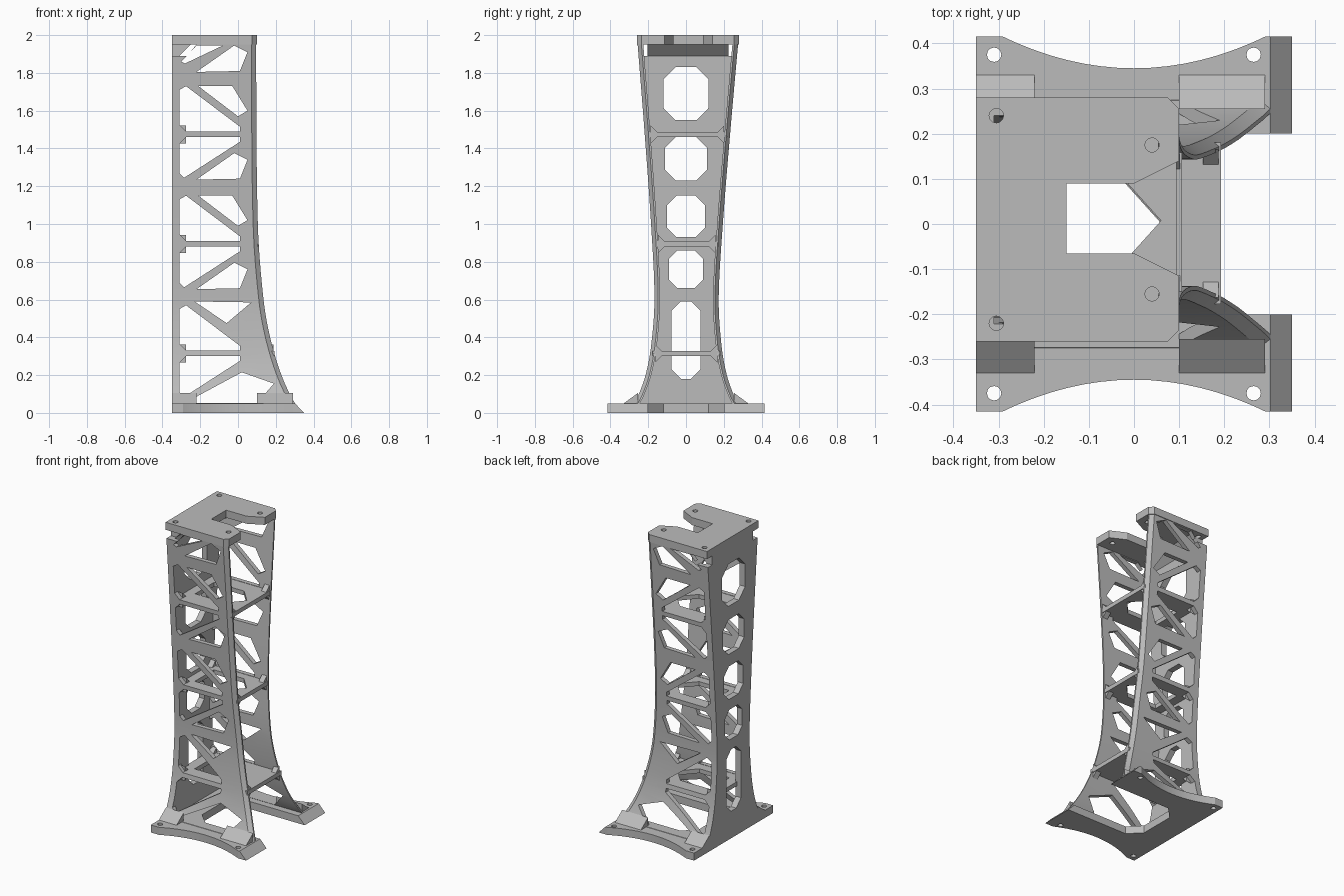
import bpy, bmesh, math

if "Cube" in bpy.data.objects:
    bpy.data.objects.remove(bpy.data.objects["Cube"], do_unlink=True)

grey = bpy.data.materials.new("plain grey")
grey.use_nodes = True
grey.diffuse_color = (0.5, 0.5, 0.5, 1)
grey.node_tree.nodes["Principled BSDF"].inputs["Base Color"].default_value = (0.5, 0.5, 0.5, 1)


def finish(bm, name):
    bmesh.ops.recalc_face_normals(bm, faces=bm.faces)
    me = bpy.data.meshes.new(name)
    bm.to_mesh(me)
    bm.free()
    me.materials.append(grey)
    ob = bpy.data.objects.new(name, me)
    bpy.context.collection.objects.link(ob)
    return ob


def prism(bm, points, axis, lo, hi):
    """Extrude a 2D outline along an axis; returns the far end's vertices."""
    place = {"x": lambda a, b, t: (t, a, b),
             "y": lambda a, b, t: (a, t, b),
             "z": lambda a, b, t: (a, b, t)}[axis]
    ends = [[bm.verts.new(place(a, b, t)) for a, b in points] for t in (lo, hi)]
    skin(bm, ends)
    return ends[1]


def skin(bm, rings):
    n = len(rings[0])
    for low, high in zip(rings, rings[1:]):
        for i in range(n):
            j = (i + 1) % n
            bm.faces.new((low[i], low[j], high[j], high[i]))
    bm.faces.new(rings[0][::-1])
    bm.faces.new(rings[-1])


def solid(name, points, axis, lo, hi):
    bm = bmesh.new()
    prism(bm, points, axis, lo, hi)
    return finish(bm, name)


def cut(ob, cutter):
    mod = ob.modifiers.new("cut", "BOOLEAN")
    mod.operation, mod.solver, mod.object = "DIFFERENCE", "EXACT", cutter
    bpy.context.view_layer.update()
    dg = bpy.context.evaluated_depsgraph_get()
    me = bpy.data.meshes.new_from_object(ob.evaluated_get(dg))
    ob.modifiers.clear()
    ob.data = me


def curve(keys):
    """Smooth interpolation through (z, value) keys."""
    def slope(i):
        a, b = keys[max(i - 1, 0)], keys[min(i + 1, len(keys) - 1)]
        return (b[1] - a[1]) / (b[0] - a[0])

    def value(z):
        i = max(k for k in range(len(keys) - 1) if keys[k][0] <= z + 1e-6)
        (z0, v0), (z1, v1) = keys[i], keys[i + 1]
        d = z1 - z0
        t = (z - z0) / d
        return (v0 * (1 + 2 * t) * (1 - t) ** 2 + v1 * t * t * (3 - 2 * t)
                + d * t * (1 - t) * (slope(i) * (1 - t) - slope(i + 1) * t))
    return value


# Flared outline of the column: half width in y and front edge in x
half = curve([(0, .31), (.05, .275), (.1, .25), (.2, .215), (.35, .187), (.6, .17),
              (1, .19), (1.5, .228), (2, .27)])
edge = curve([(0, .35), (.05, .302), (.2, .23), (.4, .17), (.6, .135), (1, .105), (2, .095)])
BACK, INNER, THICK = -.35, -.31, .03
LEVELS = [.01 + 1.95 * (i / 32) ** 1.4 for i in range(33)]


def mid(z):
    return .005 * z


def loft(name, section):
    bm = bmesh.new()
    skin(bm, [[bm.verts.new((x, y, z)) for x, y in section(z)] for z in LEVELS])
    return finish(bm, name)


def wall_section(side):
    def section(z):
        h, e = half(z), edge(z)
        pts = [(BACK, h), (e - .025, h), (e, h - .02), (e, h - THICK), (BACK, h - THICK)]
        return [(x, mid(z) + side * y) for x, y in pts]
    return section


def back_section(z):
    h = half(z) - .002
    return [(BACK, mid(z) - h), (INNER, mid(z) - h), (INNER, mid(z) + h), (BACK, mid(z) + h)]


# Lattice openings through both side walls
windows = [
    [(-.24, .052), (.1, .052), (.19, .155), (.02, .215), (-.24, .075)],
    [(-.23, .59), (-.06, .475), (.07, .585)],
    [(-.3, 1.86), (-.28, 1.85), (-.08, 1.945), (-.22, 1.945)],
]
for b in (.33, .91, 1.49):
    windows.append([(INNER, b + .035), (-.275, b), (.01, b), (.01, b + .025),
                    (-.275, b + .24), (INNER, b + .22)])
    if b > .5:
        windows.append([(-.21, b + .24), (0, b + .08), (.05, b + .11), (-.03, b + .24)])
for t in (.3, .88, 1.46, 2.03):
    if t < 2:
        windows.append([(INNER, t - .19), (-.285, t - .215), (.01, t - .025), (.01, t),
                        (-.275, t), (INNER, t - .035)])
    if t > .5:
        windows.append([(-.22, t - .225), (.01, t - .22), (.05, t - .12), (-.02, t - .085)])
bm = bmesh.new()
for w in windows:
    prism(bm, w, "y", -.6, .6)
lattice_cutter = finish(bm, "lattice_cutter")

# Eight-sided openings through the back wall
bm = bmesh.new()
for lo, hi, w, c in ((.18, .59, .077, .05), (.66, .86, .09, .045), (.93, 1.15, .1, .05),
                     (1.23, 1.46, .11, .055), (1.55, 1.83, .12, .065)):
    prism(bm, [(-w, lo + c), (c - w, lo), (w - c, lo), (w, lo + c),
               (w, hi - c), (w - c, hi), (c - w, hi), (-w, hi - c)], "x", -.4, -.28)
back_cutter = finish(bm, "back_cutter")

# Screw pockets under the back corners of the top plate
bm = bmesh.new()
for lo, hi in ((-.4, -.205), (.225, .4)):
    prism(bm, [(-.4, 1.89), (-.27, 1.89), (-.22, 1.95), (-.22, 1.98), (-.4, 1.98)], "y", lo, hi)
pocket_cutter = finish(bm, "pocket_cutter")

# Screw holes
bm = bmesh.new()
for x, y, z in ((-.31, .375, .03), (-.31, -.375, .03), (.265, .375, .03), (.265, -.375, .03),
                (-.305, .24, 1.97), (-.305, -.22, 1.97), (.04, .175, 1.97), (.04, -.155, 1.97)):
    prism(bm, [(x + .016 * math.cos(k * math.pi / 6), y + .016 * math.sin(k * math.pi / 6))
               for k in range(12)], "z", z - .06, z + .06)
hole_cutter = finish(bm, "hole_cutter")

# Side walls and back wall
for name, side in (("left_wall", 1), ("right_wall", -1)):
    wall = loft(name, wall_section(side))
    cut(wall, lattice_cutter)
    cut(wall, pocket_cutter)
back = loft("back_wall", back_section)
cut(back, back_cutter)
cut(back, pocket_cutter)

# Base plate with scooped sides, open slot and ramped toes
scoop = [(.29 * math.sin(a), .345 + .07 * (1 - math.cos(2 * a)) / 2)
         for a in [math.pi / 2 * k / 12 for k in range(-12, 13)]]
side_a = [(BACK, .415)] + scoop + [(.35, .415), (.35, .2), (-.1, .2), (-.18, .12)]
bm = bmesh.new()
for v in prism(bm, side_a + [(x, -y) for x, y in reversed(side_a)], "z", 0, .05):
    if v.co.x > .34:
        v.co.x = .302
base = finish(bm, "base_plate")
cut(base, hole_cutter)

# Top plate with a notch
top = solid("top_plate", [(BACK, -.26), (.075, -.26), (.1, -.235), (.1, -.115), (0, -.065),
                          (-.15, -.065), (-.15, .09), (0, .09), (.1, .14), (.1, .255),
                          (.075, .28), (BACK, .28)], "z", 1.95, 2)
cut(top, hole_cutter)

# Sloped rib under the back of the top plate
solid("top_rib", [(BACK + .002, 1.89), (INNER, 1.89), (-.25, 1.951), (BACK + .002, 1.951)],
      "y", -.205, .225)

# Cross shelves with pointed openings, made as two mirrored halves
for i, z in enumerate((.3, .88, 1.46)):
    bm = bmesh.new()
    for s in (1, -1):
        h, e = half(z) - .015, edge(z) - .004
        pts = [(INNER - .01, 0), (-.25, 0), (-.25, .1), (-.03, .1), (.06, 0), (e, 0),
               (e, h), (INNER - .01, h)]
        prism(bm, [(x, mid(z) + s * y) for x, y in pts], "z", z, z + .028)
        # Small corner gussets above and below
        for gx in (INNER, e - .04):
            y = mid(z) + s * (half(z) - THICK)
            for g, d in ((z + .027, .035), (z + .001, -.035)):
                prism(bm, [(y, g), (y - s * .035, g), (y, g + d)], "x", gx, gx + .035)
    finish(bm, "cross_shelf_%d" % (i + 1))

# Sloped fillets where the side walls meet the base
for name, s in (("left", 1), ("right", -1)):
    for part, lo, hi in (("back", BACK, -.22), ("front", .1, .29)):
        solid(name + "_" + part + "_fillet",
              [(s * .255, .048), (s * .33, .05), (s * .255, .105)], "x", lo, hi)

for c in (lattice_cutter, back_cutter, pocket_cutter, hole_cutter):
    bpy.data.objects.remove(c, do_unlink=True)

# Smooth the flare while keeping the machined edges crisp
for ob in bpy.context.scene.objects:
    if ob.type == "MESH":
        ob.data.shade_smooth()
        ob.data.set_sharp_from_angle(angle=math.radians(25))
